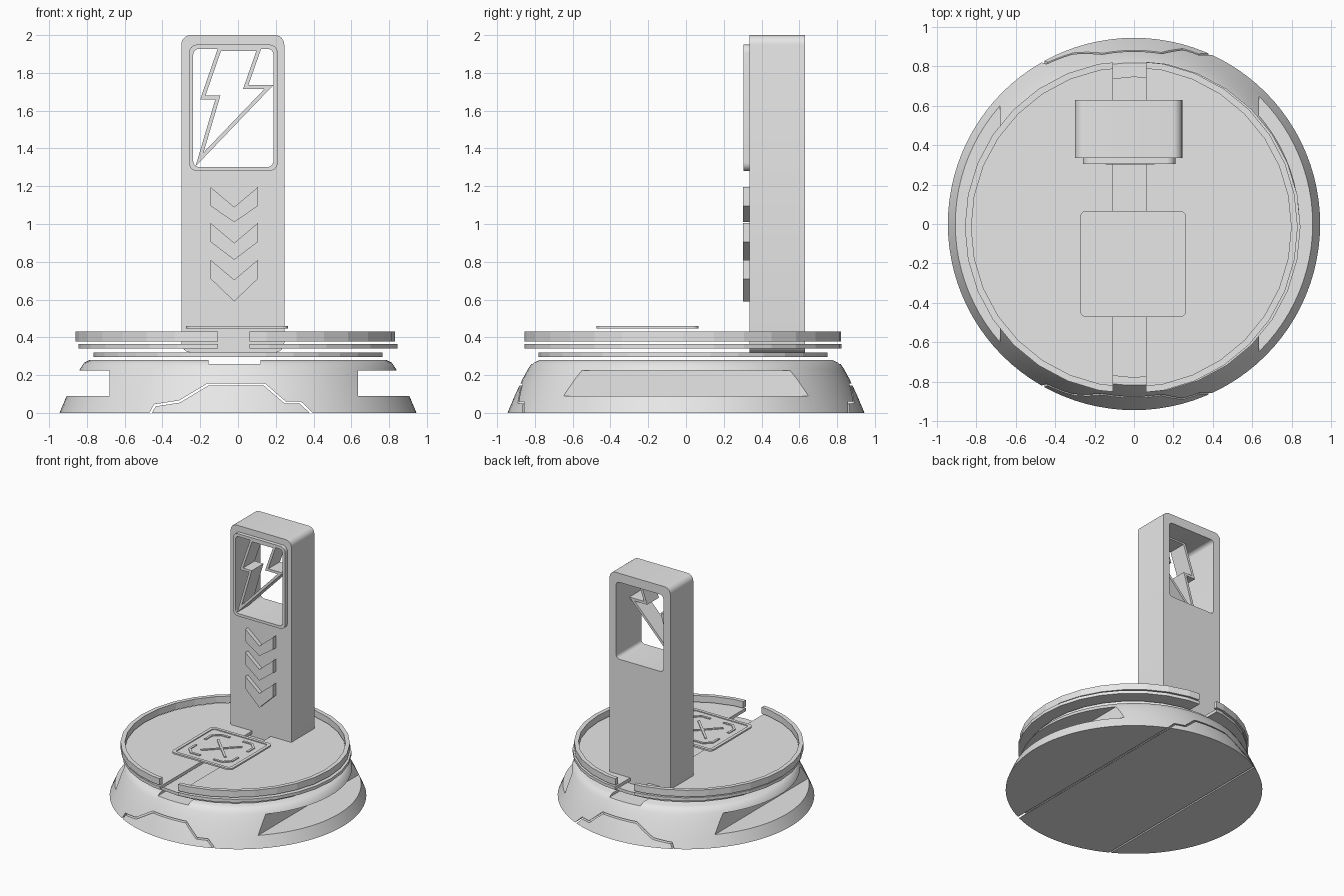
import bpy, bmesh, math
from mathutils import Vector

cube = bpy.data.objects.get("Cube")
if cube:
    bpy.data.objects.remove(cube, do_unlink=True)

grey = bpy.data.materials.new("light_grey")
grey.use_nodes = True
grey.diffuse_color = (0.8, 0.8, 0.8, 1)
grey.node_tree.nodes["Principled BSDF"].inputs["Base Color"].default_value = (0.8, 0.8, 0.8, 1)


def finish(name, bm):
    bmesh.ops.recalc_face_normals(bm, faces=bm.faces)
    mesh = bpy.data.meshes.new(name)
    bm.to_mesh(mesh)
    bm.free()
    mesh.materials.append(grey)
    ob = bpy.data.objects.new(name, mesh)
    bpy.context.collection.objects.link(ob)
    return ob


def prism(name, pts, a, b, axis="y"):
    """Extrude a flat outline from a to b along y (outline in xz) or z (outline in xy)."""
    place = (lambda p, d: (p[0], d, p[1])) if axis == "y" else (lambda p, d: (p[0], p[1], d))
    bm = bmesh.new()
    lo = [bm.verts.new(place(p, a)) for p in pts]
    hi = [bm.verts.new(place(p, b)) for p in pts]
    n = len(pts)
    bm.faces.new(lo)
    bm.faces.new(hi)
    for i in range(n):
        j = (i + 1) % n
        bm.faces.new((lo[i], lo[j], hi[j], hi[i]))
    return finish(name, bm)


def turned(name, profile, segs, cx=0, cy=0):
    """Stack circles (radius, z) into a closed round solid."""
    bm = bmesh.new()
    rows = []
    for r, z in profile:
        turn = [2 * math.pi * i / segs for i in range(segs)]
        rows.append([bm.verts.new((cx + r * math.cos(t), cy + r * math.sin(t), z)) for t in turn])
    bm.faces.new(rows[0])
    bm.faces.new(rows[-1])
    for lo, hi in zip(rows, rows[1:]):
        for i in range(segs):
            j = (i + 1) % segs
            bm.faces.new((lo[i], lo[j], hi[j], hi[i]))
    return finish(name, bm)


def rect(x0, x1, y0, y1, r=0, steps=6):
    """Rectangle outline with rounded corners."""
    if not r:
        return [(x0, y0), (x1, y0), (x1, y1), (x0, y1)]
    corners = [(x1 - r, y1 - r), (x0 + r, y1 - r), (x0 + r, y0 + r), (x1 - r, y0 + r)]
    pts = []
    for k, (cx, cy) in enumerate(corners):
        for i in range(steps + 1):
            t = math.pi / 2 * (k + i / steps)
            pts.append((cx + r * math.cos(t), cy + r * math.sin(t)))
    return pts


def offset(pts, d, closed):
    """Shift a path sideways by d with mitred corners."""
    p = [Vector(q) for q in pts]
    n = len(p)
    out = []
    for i in range(n):
        before = p[i] - p[i - 1] if closed or i else p[1] - p[0]
        after = p[(i + 1) % n] - p[i] if closed or i < n - 1 else before
        n0 = Vector((-before.y, before.x)).normalized()
        n1 = Vector((-after.y, after.x)).normalized()
        out.append(tuple(p[i] + (n0 + n1) * d / (1 + n0.dot(n1))))
    return out


def stroke(pts, width):
    return offset(pts, width / 2, False) + offset(pts, -width / 2, False)[::-1]


def cut(ob, cutter):
    mod = ob.modifiers.new("cut", "BOOLEAN")
    mod.operation = "DIFFERENCE"
    mod.solver = "EXACT"
    mod.object = cutter
    bpy.context.view_layer.objects.active = ob
    bpy.ops.object.modifier_apply(modifier=mod.name)
    bpy.data.objects.remove(cutter, do_unlink=True)


def smooth(ob, angle=30):
    bpy.ops.object.select_all(action="DESELECT")
    ob.select_set(True)
    bpy.context.view_layer.objects.active = ob
    bpy.ops.object.shade_smooth_by_angle(angle=math.radians(angle))


# Flared base with side recesses, top slot and panel seam
base = turned("base", [(0.945, 0), (0.905, 0.095), (0.865, 0.18), (0.835, 0.235),
                       (0.815, 0.265), (0.785, 0.28)], 96)
cut(base, prism("cutter", rect(-1.2, -0.68, 0.09, 0.225), -1, 1))
cut(base, prism("cutter", rect(0.635, 1.2, 0.09, 0.225), -1, 1))
cut(base, prism("cutter", rect(-0.155, 0.12, 0.26, 0.4), -1, 1))
seam = [(-0.49, -0.05), (-0.44, 0.04), (-0.31, 0.06), (-0.16, 0.15),
        (0.14, 0.15), (0.25, 0.055), (0.33, 0.055), (0.44, -0.05)]
cut(base, prism("cutter", stroke(seam, 0.012), -1, 1))
smooth(base)

# Stacked round deck: solid disc, split floor and split rim
turned("lower_disc", [(0.765, 0.295), (0.765, 0.32)], 32, 0, -0.016)
floor = turned("deck_floor", [(0.845, 0.34), (0.845, 0.365)], 32, 0, -0.016)
rim = turned("deck_rim", [(0.845, 0.377), (0.845, 0.43)], 32, -0.014, -0.016)
cut(rim, turned("cutter", [(0.812, 0.3), (0.812, 0.5)], 32, -0.014, -0.016))
for part in (floor, rim):
    cut(part, prism("cutter", rect(-0.107, 0.06, 0.33, 0.5), -1, 1))

# Upright tower with a window
tower = prism("tower", rect(-0.3, 0.245, 0.32, 2.0, 0.05), 0.335, 0.63)
cut(tower, prism("cutter", rect(-0.237, 0.187, 1.302, 1.927, 0.03), 0.2, 0.8))
smooth(tower)

# Raised window frame
frame = prism("window_frame", rect(-0.26, 0.21, 1.28, 1.95, 0.045), 0.305, 0.335)
cut(frame, prism("cutter", rect(-0.237, 0.187, 1.302, 1.927, 0.03), 0.2, 0.8))
smooth(frame)

# Hollow zigzag ornament in the window
zigzag = [(-0.105, 1.935), (-0.2, 1.66), (-0.12, 1.66), (-0.225, 1.305),
          (0.187, 1.735), (0.055, 1.735), (0.125, 1.935)]
bolt = prism("bolt_outline", zigzag, 0.31, 0.46)
cut(bolt, prism("cutter", offset(zigzag, 0.02, True), 0.2, 0.6))

# Three chevrons pointing down
for i, (top, drop) in enumerate([(1.195, 0.185), (1.005, 0.195), (0.81, 0.22)]):
    shape = [(-0.145, top), (-0.02, top - 0.105), (0.105, top), (0.105, top - 0.1),
             (-0.02, top - drop), (-0.145, top - 0.1)]
    prism(f"chevron_{i + 1}", shape, 0.302, 0.336)

# Floating pad with raised border, cross and corner brackets
px, py, half = -0.005, -0.203, 0.27
prism("pad", rect(px - half, px + half, py - half, py + half, 0.035), 0.447, 0.453, "z")
border = prism("pad_border", rect(px - half, px + half, py - half, py + half, 0.035), 0.453, 0.46, "z")
inner = half - 0.025
cut(border, prism("cutter", rect(px - inner, px + inner, py - inner, py + inner, 0.025), 0.4, 0.5, "z"))
for sx in (-1, 1):
    cross = [(px - sx * 0.11, py - 0.11), (px + sx * 0.11, py + 0.11)]
    prism("pad_cross", stroke(cross, 0.018), 0.453, 0.46, "z")
    for sy in (-1, 1):
        path = [(0.06, 0.19), (0.14, 0.19), (0.19, 0.14), (0.19, 0.06)]
        path = [(px + sx * x, py + sy * y) for x, y in path]
        prism("pad_bracket", stroke(path, 0.018), 0.453, 0.46, "z")
